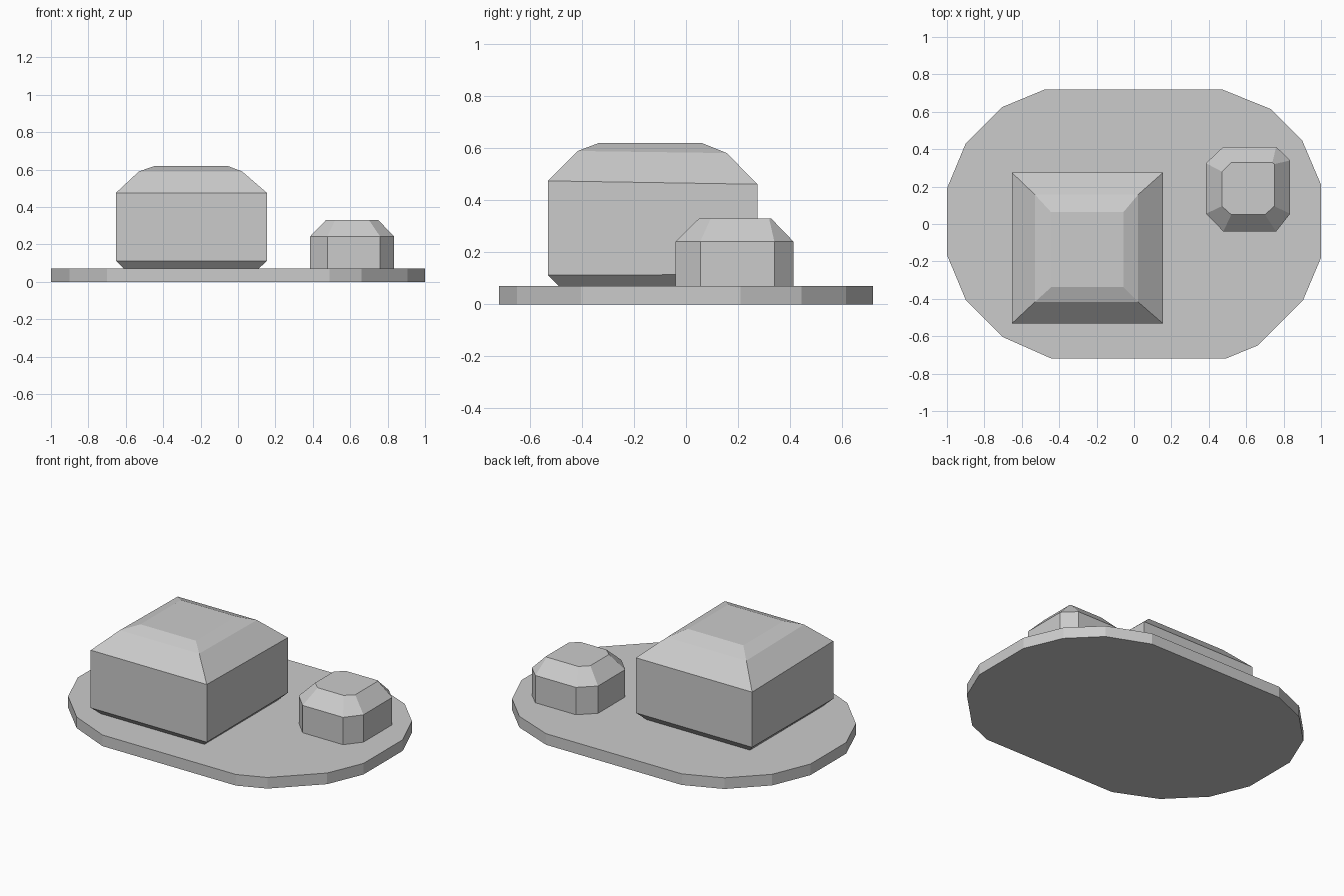
import bpy, bmesh


def loft(name, rings):
    """Closed flat-faced solid from stacked counter-clockwise rings."""
    bm = bmesh.new()
    loops = [[bm.verts.new(p) for p in ring] for ring in rings]
    for a, b in zip(loops, loops[1:]):
        n = len(a)
        for i in range(n):
            j = (i + 1) % n
            bm.faces.new((a[i], a[j], b[j], b[i]))
    bm.faces.new(loops[0][::-1])
    bm.faces.new(loops[-1])
    bmesh.ops.recalc_face_normals(bm, faces=bm.faces)
    mesh = bpy.data.meshes.new(name)
    bm.to_mesh(mesh)
    bm.free()
    obj = bpy.data.objects.new(name, mesh)
    bpy.context.collection.objects.link(obj)
    return obj


def at(points, z):
    return [(x, y, z) for x, y in points]


def rect(x0, x1, y0, y1, z_front, z_back):
    return [(x0, y0, z_front), (x1, y0, z_front), (x1, y1, z_back), (x0, y1, z_back)]


# Ground slab with an irregular rounded outline
slab = [(-0.44, -0.72), (0.49, -0.72), (0.66, -0.65), (0.905, -0.405),
        (1, -0.18), (1, 0.21), (0.9, 0.445), (0.73, 0.615),
        (0.47, 0.72), (-0.475, 0.72), (-0.705, 0.625), (-0.9, 0.43),
        (-1, 0.19), (-1, -0.165), (-0.9, -0.405), (-0.7, -0.605)]
loft("ground_slab", [at(slab, 0), at(slab, 0.07)])

# Large block: undercut foot, straight walls, two-step bevelled top
loft("large_rock", [
    rect(-0.61, 0.11, -0.49, 0.235, 0.07, 0.07),
    rect(-0.653, 0.155, -0.532, 0.275, 0.112, 0.115),
    rect(-0.653, 0.155, -0.532, 0.275, 0.475, 0.462),
    rect(-0.53, 0.022, -0.417, 0.157, 0.59, 0.582),
    rect(-0.443, -0.057, -0.338, 0.063, 0.62, 0.62),
])

# Small block: eight-sided walls, bevelled top
outer = [(0.478, -0.04), (0.76, -0.04), (0.835, 0.055), (0.835, 0.34),
         (0.76, 0.413), (0.478, 0.413), (0.385, 0.325), (0.385, 0.055)]
inner = [(0.52, 0.05), (0.70, 0.05), (0.75, 0.095), (0.75, 0.32),
         (0.74, 0.328), (0.52, 0.328), (0.47, 0.28), (0.47, 0.095)]
loft("small_rock", [at(outer, 0.07), at(outer, 0.242), at(inner, 0.33)])
